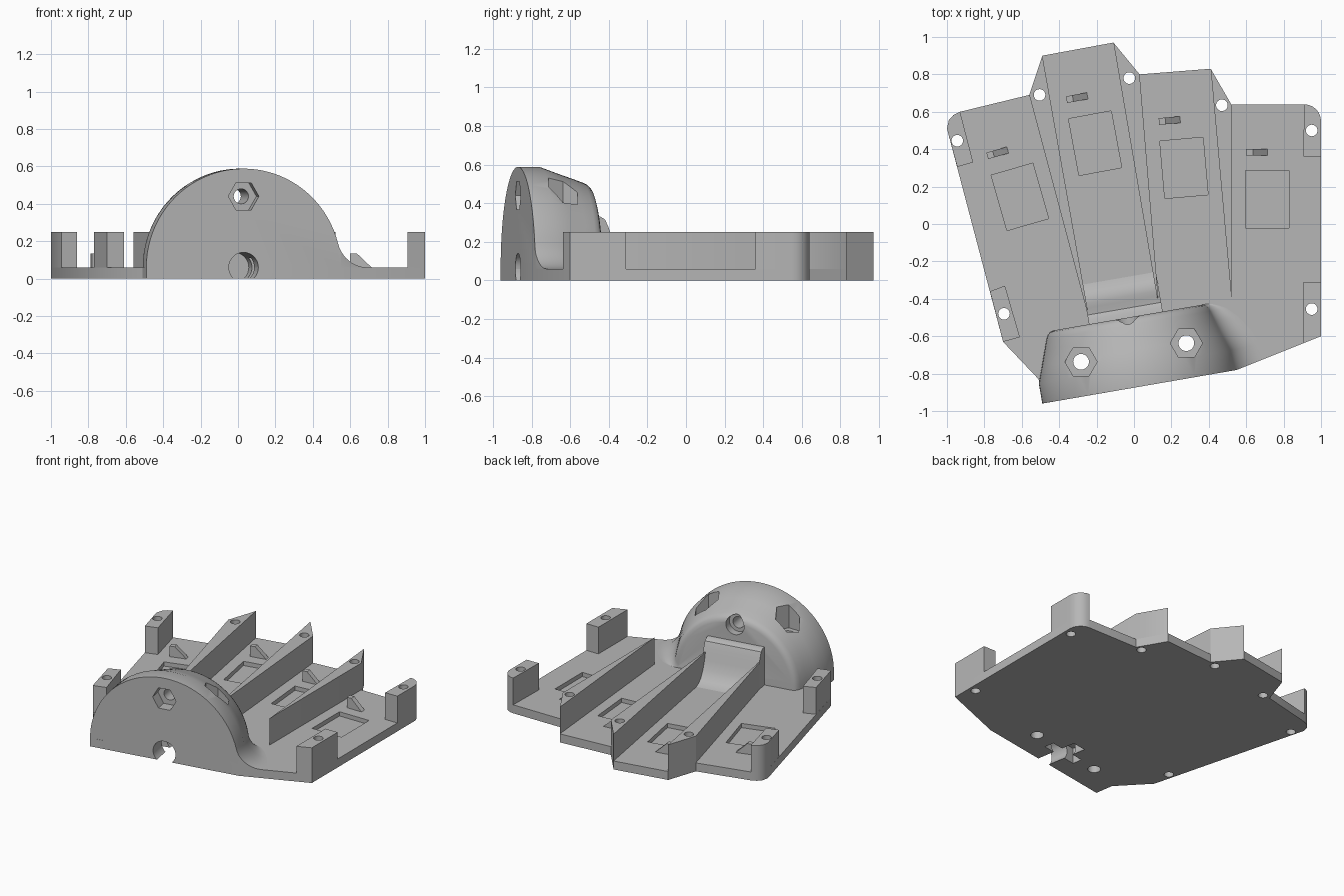
import bpy, bmesh, math
from mathutils import Matrix, Vector

if "Cube" in bpy.data.objects:
    bpy.data.objects.remove(bpy.data.objects["Cube"])

grey = bpy.data.materials.new("plain grey")
grey.use_nodes = True
COLOUR = (0.47, 0.47, 0.47, 1)
grey.diffuse_color = COLOUR
grey.node_tree.nodes["Principled BSDF"].inputs["Base Color"].default_value = COLOUR

FLOOR, TOP = 0.06, 0.25


def finish(bm, name):
    bmesh.ops.recalc_face_normals(bm, faces=bm.faces)
    mesh = bpy.data.meshes.new(name)
    bm.to_mesh(mesh)
    bm.free()
    mesh.materials.append(grey)
    ob = bpy.data.objects.new(name, mesh)
    bpy.context.scene.collection.objects.link(ob)
    return ob


def loft(name, rings):
    """Skin a list of matching point rings and cap both ends."""
    bm = bmesh.new()
    loops = [[bm.verts.new(p) for p in ring] for ring in rings]
    for a, b in zip(loops, loops[1:]):
        for i in range(len(a)):
            j = (i + 1) % len(a)
            bm.faces.new((a[i], a[j], b[j], b[i]))
    bm.faces.new(loops[0])
    bm.faces.new(loops[-1])
    return finish(bm, name)


def prism(name, pts, z0, z1, mat=Matrix()):
    return loft(name, [[mat @ Vector((x, y, z)) for x, y in pts] for z in (z0, z1)])


def ngon(r, n=32, cx=0, cy=0):
    return [(cx + r * math.cos(math.tau * i / n), cy + r * math.sin(math.tau * i / n))
            for i in range(n)]


def cut(target, cutters):
    for c in cutters:
        m = target.modifiers.new("cut", 'BOOLEAN')
        m.operation, m.solver, m.object = 'DIFFERENCE', 'EXACT', c
    dg = bpy.context.evaluated_depsgraph_get()
    mesh = bpy.data.meshes.new_from_object(target.evaluated_get(dg))
    target.modifiers.clear()
    target.data = mesh


def turned(x, y, degrees, z=0.0):
    return Matrix.Translation((x, y, z)) @ Matrix.Rotation(math.radians(degrees), 4, 'Z')


# Frames: the dome is turned to follow the slanted front edge
dome_frame = turned(0.03, -0.87, 9.8, FLOOR)
along_depth = dome_frame @ Matrix.Rotation(-math.pi / 2, 4, 'X')
sideways = dome_frame @ Matrix(((0, 0, 1, 0), (1, 0, 0, 0), (0, 1, 0, 0), (0, 0, 0, 1)))

# Base plate with two rounded rear corners
right_corner = [(0.91 + 0.09 * math.cos(a * math.pi / 12),
                 0.55 + 0.09 * math.sin(a * math.pi / 12)) for a in range(7)]
left_corner = [(-0.93, 0.60), (-0.965, 0.583), (-0.99, 0.555), (-1.0, 0.51)]
outline = ([(-0.49, -0.96), (0.55, -0.78), (1, -0.60)] + right_corner +
           [(0.52, 0.64), (0.41, 0.83), (0.03, 0.80), (-0.11, 0.97),
            (-0.49, 0.90), (-0.56, 0.69)] + left_corner +
           [(-0.70, -0.63), (-0.51, -0.83)])
plate = prism("base_plate", outline, 0, FLOOR)

# Wedge-shaped dividers between the four lanes
dividers = [prism("lane_divider_%d" % i, pts, FLOOR, TOP) for i, pts in enumerate((
    [(-0.56, 0.69), (-0.235, -0.53), (-0.49, 0.90)],
    [(-0.11, 0.97), (0.135, -0.46), (0.03, 0.80)],
    [(0.41, 0.83), (0.52, -0.39), (0.52, 0.64)]), 1)]

# Corner posts
posts = [prism(name, pts, FLOOR, TOP) for name, pts in (
    ("rear_left_post", [(0.905, 0.36), (1, 0.36)] + right_corner),
    ("front_left_post", [(0.905, -0.31), (0.905, -0.638), (1, -0.60), (1, -0.31)]),
    ("rear_right_post", left_corner + [(-0.945, 0.305), (-0.86, 0.33)]),
    ("front_right_post", [(-0.77, -0.36), (-0.70, -0.63), (-0.61, -0.605), (-0.69, -0.33)]))]


# Half-round dome, tapering to the back, blended into the plate on one side
def dome_ring(depth, R, r):
    a0 = math.asin(r / (R + r))
    cx = math.sqrt((R + r) ** 2 - r ** 2)
    pts = []
    for i in range(41):
        a = math.pi + (a0 - math.pi) * i / 40
        pts.append((R * math.cos(a), R * math.sin(a)))
    for i in range(1, 11):
        a = math.pi + a0 + (math.pi / 2 - a0) * i / 10
        pts.append((cx + r * math.cos(a), r + r * math.sin(a)))
    return [dome_frame @ Vector((x, depth, z)) for x, z in pts]


dome = loft("dome", [dome_ring(*s) for s in (
    (0, 0.528, 0.17), (0.11, 0.528, 0.17), (0.2, 0.495, 0.16), (0.28, 0.467, 0.13),
    (0.335, 0.447, 0.09), (0.355, 0.437, 0.06), (0.368, 0.423, 0.04), (0.375, 0.4, 0.03))])

# Curved ramp from the dome down into the middle lane
ramp = prism("lane_ramp", [(0.34, 0), (0.34, 0.27), (0.40, 0.27), (0.425, 0.255),
                           (0.445, 0.21), (0.465, 0.14), (0.49, 0.08), (0.52, 0.035),
                           (0.555, 0.01), (0.59, 0)], -0.21, 0.19, sideways)

# Cutters: screw holes in the posts and dividers
cutters = []


def cutter(*args):
    ob = prism("cutter", *args)
    ob.hide_render = True
    cutters.append(ob)
    return ob


holes = [cutter(ngon(0.031, 24, x, y), -0.1, 0.5) for x, y in (
    (0.95, 0.50), (0.95, -0.455), (-0.945, 0.445), (-0.695, -0.48),
    (-0.505, 0.69), (-0.025, 0.78), (0.47, 0.635))]

# Vertical bolts with hexagonal nut pockets on the dome
bolts, nuts = [], []
for x, y in ((-0.283, -0.737), (0.28, -0.637)):
    bolts.append(cutter(ngon(0.042, 32, x, y), -0.1, 0.8))
    nuts.append(cutter(ngon(0.086, 6, x, y), 0.36, 0.81))

# Cable passage under the dome, with a cross slot
passage = [cutter(ngon(0.08), -0.1, 0.3, along_depth),
           cutter([(-0.14, 0.13), (0.14, 0.13), (0.14, 0.2), (-0.14, 0.2)],
                  -0.2, 0.05, dome_frame)]

# Upper bolt through the dome from front to back
upper = [cutter(ngon(r, n, 0, -0.38), d0, d1, along_depth)
         for r, n, d0, d1 in ((0.04, 32, -0.2, 0.6), (0.083, 6, -0.1, 0.08),
                              (0.065, 32, 0.32, 0.65))]
corner_trim = cutter([(0.1, -0.96), (1, -0.6), (1, -1.2), (0.1, -1.2)], -0.1, 1)

# Lanes: a shallow pocket and a small sloped stop in each
pockets = []
for i, (angle, px, py, cx, cy) in enumerate((
        (16, -0.61, 0.145, -0.73, 0.38), (10.5, -0.208, 0.432, -0.305, 0.675),
        (5, 0.267, 0.30, 0.19, 0.553), (0, 0.713, 0.133, 0.657, 0.383)), 1):
    pockets.append(cutter([(-0.116, -0.154), (0.116, -0.154), (0.116, 0.154), (-0.116, 0.154)],
                          0.03, 0.1, turned(px, py, angle)))
    prism("lane_stop_%d" % i, [(-0.057, 0), (0.057, 0), (-0.022, 0.075), (-0.057, 0.075)],
          -0.018, 0.018, turned(cx, cy, angle, FLOOR) @ Matrix.Rotation(math.pi / 2, 4, 'X'))

cut(plate, holes + bolts + passage + pockets)
cut(dome, [corner_trim] + bolts + nuts + passage + upper)
for part, hole in zip(posts + dividers, (holes[0], holes[1], holes[2], holes[3],
                                         holes[4], holes[5], holes[6])):
    cut(part, [hole])
for c in cutters:
    bpy.data.objects.remove(c)

# Smooth the curved surfaces, keep the hard edges
bpy.ops.object.select_all(action='DESELECT')
for ob in [plate, dome, ramp] + posts + dividers:
    ob.select_set(True)
bpy.context.view_layer.objects.active = dome
bpy.ops.object.shade_smooth_by_angle(angle=math.radians(32))
